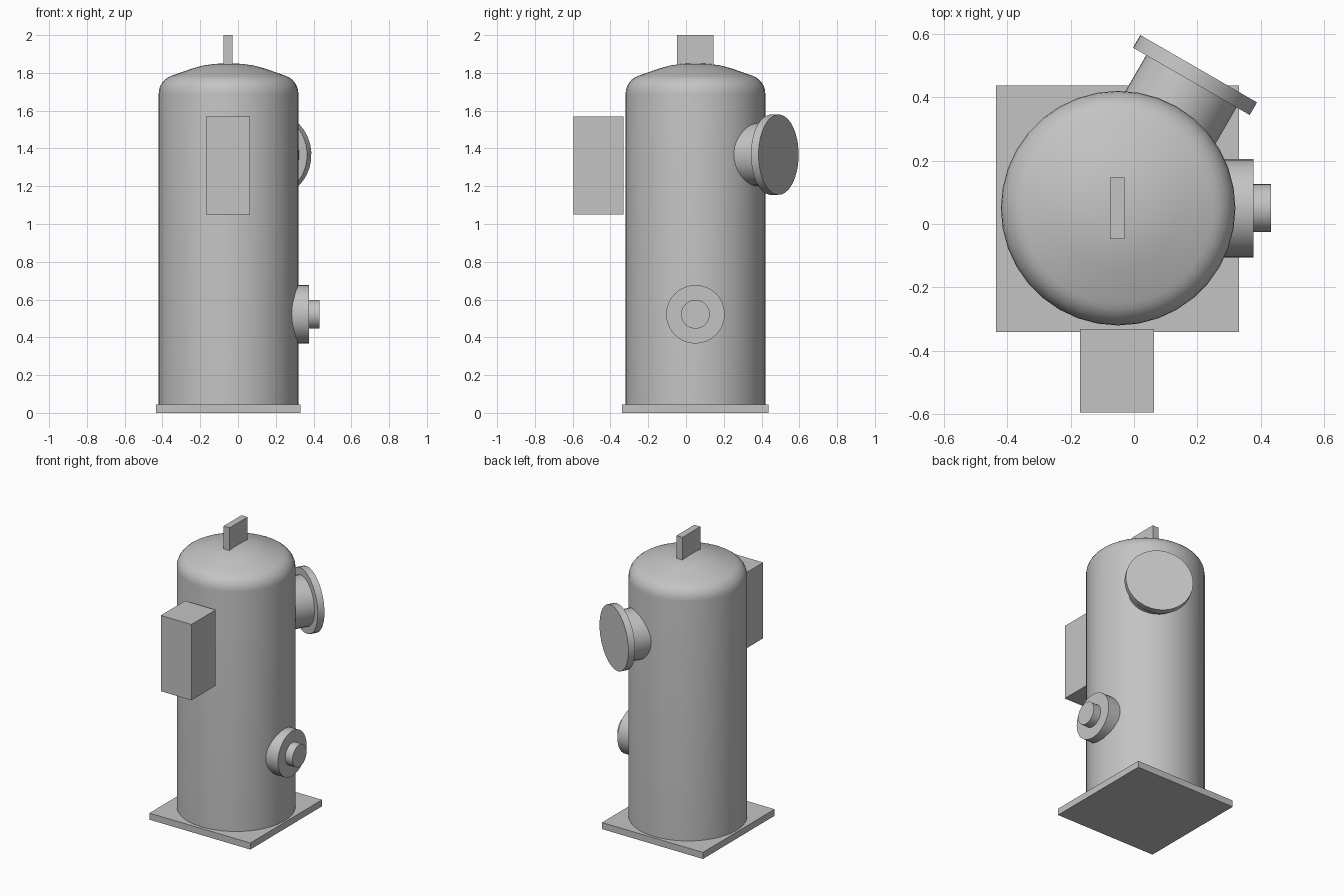
import bpy, bmesh, math
from mathutils import Vector

cube = bpy.data.objects.get("Cube")
if cube:
    bpy.data.objects.remove(cube, do_unlink=True)

grey = bpy.data.materials.new("plain_grey")
grey.use_nodes = True
colour = (0.55, 0.55, 0.55, 1)
grey.diffuse_color = colour
grey.node_tree.nodes["Principled BSDF"].inputs["Base Color"].default_value = colour

TANK_X, TANK_Y, TANK_R = -0.05, 0.05, 0.37


def finish(bm, name, smooth=False):
    bmesh.ops.recalc_face_normals(bm, faces=bm.faces[:])
    mesh = bpy.data.meshes.new(name)
    bm.to_mesh(mesh)
    bm.free()
    mesh.materials.append(grey)
    obj = bpy.data.objects.new(name, mesh)
    bpy.context.collection.objects.link(obj)
    if smooth:
        bpy.ops.object.select_all(action="DESELECT")
        obj.select_set(True)
        bpy.context.view_layer.objects.active = obj
        bpy.ops.object.shade_smooth_by_angle(angle=math.radians(35))
    return obj


def box(name, low, high):
    bm = bmesh.new()
    bmesh.ops.create_cube(bm, size=1)
    low, high = Vector(low), Vector(high)
    bmesh.ops.scale(bm, vec=high - low, verts=bm.verts)
    bmesh.ops.translate(bm, vec=(low + high) / 2, verts=bm.verts)
    return finish(bm, name)


def lathe(name, profile, origin, axis=(0, 0, 1), sides=32):
    """Spin (radius, distance) points about an axis; ends are capped."""
    bm = bmesh.new()
    rings = []
    for r, d in profile:
        rings.append([bm.verts.new((r * math.cos(math.tau * i / sides),
                                    r * math.sin(math.tau * i / sides), d))
                      for i in range(sides)])
    for a, b in zip(rings, rings[1:]):
        for i in range(sides):
            j = (i + 1) % sides
            bm.faces.new((a[i], a[j], b[j], b[i]))
    bm.faces.new(rings[0])
    bm.faces.new(rings[-1])
    turn = Vector((0, 0, 1)).rotation_difference(Vector(axis))
    obj = finish(bm, name, smooth=True)
    obj.rotation_mode = "QUATERNION"
    obj.rotation_quaternion = turn
    obj.location = origin
    return obj


# Base plate and cylindrical tank with a shallow dished head
box("base_plate", (-0.435, -0.34, 0), (0.332, 0.437, 0.045))
knuckle = [(0.27 + 0.1 * math.cos(math.radians(a)), 1.69 + 0.1 * math.sin(math.radians(a)))
           for a in range(0, 73, 12)]
crown = [(0.25, 1.803), (0.19, 1.824), (0.13, 1.84), (0.07, 1.848), (0.01, 1.85)]
lathe("tank", [(TANK_R, 0.04)] + knuckle + crown, (TANK_X, TANK_Y, 0), sides=36)

# Lifting lug and control box
box("lifting_lug", (-0.076, -0.048, 1.82), (-0.03, 0.146, 2.0))
box("control_box", (-0.17, -0.595, 1.05), (0.063, -0.332, 1.57))

# Low side port with a stepped end
lathe("side_port", [(0.155, 0.25), (0.155, 0.427), (0.076, 0.427), (0.076, 0.482)],
      (TANK_X, TANK_Y, 0.522), (1, 0, 0))

# Rear nozzle with a blind flange, turned 30 degrees from the back
angle = math.radians(30)
lathe("rear_nozzle", [(0.165, 0.25), (0.165, 0.462), (0.213, 0.462), (0.213, 0.508)],
      (TANK_X, TANK_Y, 1.367), (math.sin(angle), math.cos(angle), 0))
